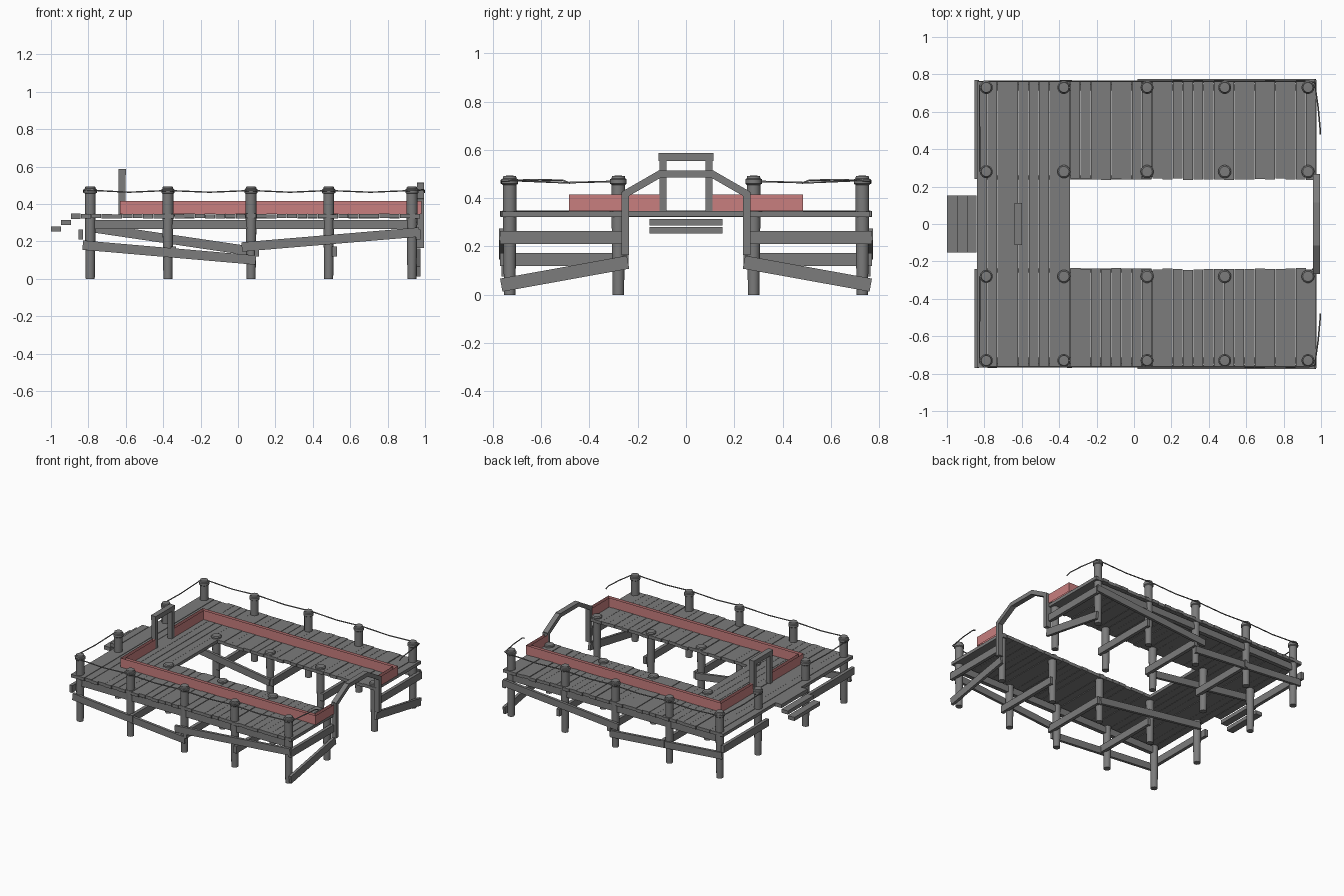
import bpy, bmesh, random
from mathutils import Vector, Matrix

random.seed(4)
if "Cube" in bpy.data.objects:
    bpy.data.objects.remove(bpy.data.objects["Cube"])


def material(name, rgb):
    m = bpy.data.materials.new(name)
    m.use_nodes = True
    color = (*rgb, 1)
    m.diffuse_color = color
    m.node_tree.nodes["Principled BSDF"].inputs["Base Color"].default_value = color
    return m


GREY = material("weathered grey wood", (0.2, 0.2, 0.2))
RED = material("faded red", (0.58, 0.21, 0.21))


def finish(bm, name, mat=GREY, smooth=False):
    mesh = bpy.data.meshes.new(name)
    bmesh.ops.recalc_face_normals(bm, faces=bm.faces)
    bm.to_mesh(mesh)
    bm.free()
    obj = bpy.data.objects.new(name, mesh)
    mesh.materials.append(mat)
    bpy.context.collection.objects.link(obj)
    if smooth:
        bpy.ops.object.select_all(action="DESELECT")
        obj.select_set(True)
        bpy.context.view_layer.objects.active = obj
        bpy.ops.object.shade_smooth_by_angle()
    return obj


def add_box(bm, x, y, z):
    """Box from (low, high) pairs."""
    size = Vector((x[1] - x[0], y[1] - y[0], z[1] - z[0]))
    mid = Vector((sum(x), sum(y), sum(z))) / 2
    bmesh.ops.create_cube(bm, size=1, matrix=Matrix.Translation(mid) @ Matrix.Diagonal((*size, 1)))


def box(name, x, y, z):
    bm = bmesh.new()
    add_box(bm, x, y, z)
    return finish(bm, name)


def beam(name, a, b, thick, height):
    """Plank between two points, standing on edge."""
    a, b = Vector(a), Vector(b)
    along = (b - a).normalized()
    side = Vector((0, 0, 1)).cross(along).normalized()
    rot = Matrix((along, side, along.cross(side))).transposed().to_4x4()
    bm = bmesh.new()
    scale = Matrix.Diagonal(((b - a).length, thick, height, 1))
    bmesh.ops.create_cube(bm, size=1, matrix=Matrix.Translation((a + b) / 2) @ rot @ scale)
    return finish(bm, name)


def lathe(name, x, y, profile, sides=14):
    """Closed round post from (radius, height) pairs."""
    bm = bmesh.new()
    verts = [bm.verts.new((r, 0, z)) for r, z in profile]
    edges = [bm.edges.new(p) for p in zip(verts, verts[1:])]
    bmesh.ops.spin(bm, geom=verts + edges, axis=(0, 0, 1), cent=(0, 0, 0),
                   angle=6.283185, steps=sides, use_duplicate=False)
    bmesh.ops.remove_doubles(bm, verts=bm.verts, dist=0.0005)
    obj = finish(bm, name, smooth=True)
    obj.location = (x, y, 0)


def rope(name, points):
    curve = bpy.data.curves.new(name, "CURVE")
    curve.dimensions = "3D"
    curve.bevel_depth = 0.004
    curve.bevel_resolution = 1
    curve.use_fill_caps = True
    line = curve.splines.new("POLY")
    line.points.add(len(points) - 1)
    for p, co in zip(line.points, points):
        p.co = (*co, 1)
    curve.materials.append(GREY)
    bpy.context.collection.objects.link(bpy.data.objects.new(name, curve))


def planks(name, x0, x1, y0, y1, count):
    bm = bmesh.new()
    pitch = (x1 - x0) / count
    for i in range(count):
        x = x0 + i * pitch
        j = [random.uniform(-0.005, 0.005) for _ in range(2)]
        dz = random.uniform(-0.002, 0.002)
        gap = random.uniform(0.001, 0.003)
        add_box(bm, (x, x + pitch - gap), (y0 + j[0], y1 + j[1]), (0.323 + dz, 0.346 + dz))
    return finish(bm, name)


POST_X = (-0.79, -0.375, 0.07, 0.485, 0.93)
SHAFT = [(0, 0), (0.024, 0), (0.029, 0.33)]
TALL = SHAFT + [(0.029, 0.455), (0.035, 0.46), (0.035, 0.478), (0.029, 0.482), (0.027, 0.492), (0, 0.494)]
SHORT = SHAFT + [(0.035, 0.335), (0.035, 0.356), (0.028, 0.362), (0, 0.363)]

# Decking
planks("deck_cross", -0.84, -0.34, -0.765, 0.765, 9)
for s, side in ((1, "left"), (-1, "right")):
    lo, hi = sorted((s * 0.24, s * 0.765))
    planks(side + "_deck_arm", -0.34, 0.975, lo, hi, 24)

    # Posts: tall along the outside, short around the opening
    for i, x in enumerate(POST_X):
        lathe(side + "_outer_post", x, s * 0.73, TALL)
        lathe(side + "_inner_post", x, s * 0.28, TALL if i == 0 else SHORT)

    # Long beam and slanted side braces
    beam(side + "_long_beam", (-0.8, s * 0.73, 0.29), (0.93, s * 0.73, 0.29), 0.03, 0.05)
    beam(side + "_brace_rear", (-0.83, s * 0.755, 0.18), (0.095, s * 0.755, 0.1), 0.02, 0.05)
    beam(side + "_brace_front", (0.02, s * 0.765, 0.17), (0.97, s * 0.765, 0.25), 0.02, 0.05)
    beam(side + "_inner_brace", (-0.79, s * 0.248, 0.275), (0.09, s * 0.248, 0.145), 0.02, 0.05)

    # Cross ties between outer and inner posts
    for x in POST_X[1:4]:
        box(side + "_cross_tie", (x + 0.018, x + 0.043), sorted((s * 0.25, s * 0.77)), (0.12, 0.173))
    for x in (-0.84, 0.965):
        box(side + "_end_tie", (x - 0.012, x + 0.012), sorted((s * 0.24, s * 0.77)), (0.21, 0.263))
    beam(side + "_end_brace", (0.965, s * 0.24, 0.135), (0.965, s * 0.765, 0.04), 0.02, 0.055)

    # Sagging rope around the outside with a loose end
    path = [(-0.825, s * 0.28, 0.47), (-0.826, s * 0.5, 0.464), (-0.826, s * 0.74, 0.474),
            (-0.8, s * 0.764, 0.474)]
    for a, b in zip(POST_X, POST_X[1:]):
        path += [((a + b) / 2, s * 0.764, 0.463), (b, s * 0.764, 0.472)]
    path += [(0.966, s * 0.755, 0.473), (0.985, s * 0.62, 0.476),
             (0.995, s * 0.51, 0.474), (0.997, s * 0.48, 0.462)]
    rope(side + "_rope", path)

    # Red kerb: double skin open on top
    outline = [(-0.63, 0.11), (-0.63, 0.485), (0.98, 0.485), (0.98, 0.26),
               (0.955, 0.26), (0.955, 0.46), (-0.605, 0.46), (-0.605, 0.11)]
    bm = bmesh.new()
    rings = [[bm.verts.new((x, s * y, z)) for x, y in outline] for z in (0.346, 0.415)]
    for i in range(len(outline)):
        bm.faces.new((rings[0][i - 1], rings[0][i], rings[1][i], rings[1][i - 1]))
    finish(bm, side + "_red_kerb", RED)

    # Arch leg and slope, gate post
    box(side + "_arch_leg", (0.957, 0.995), sorted((s * 0.237, s * 0.267)), (0.165, 0.425))
    beam(side + "_arch_slope", (0.976, s * 0.256, 0.415), (0.976, s * 0.108, 0.5), 0.038, 0.03)
    box(side + "_gate_post", (-0.638, -0.602), sorted((s * 0.08, s * 0.11)), (0.345, 0.556))

# Arch top and gate lintel
box("arch_top", (0.957, 0.995), (-0.115, 0.115), (0.485, 0.515))
box("gate_lintel", (-0.64, -0.6), (-0.113, 0.113), (0.554, 0.588))

# Steps
for i in range(3):
    x, z = -1 + i * 0.053, 0.253 + i * 0.034
    box("step", (x, x + 0.053), (-0.152, 0.152), (z, z + 0.027))
